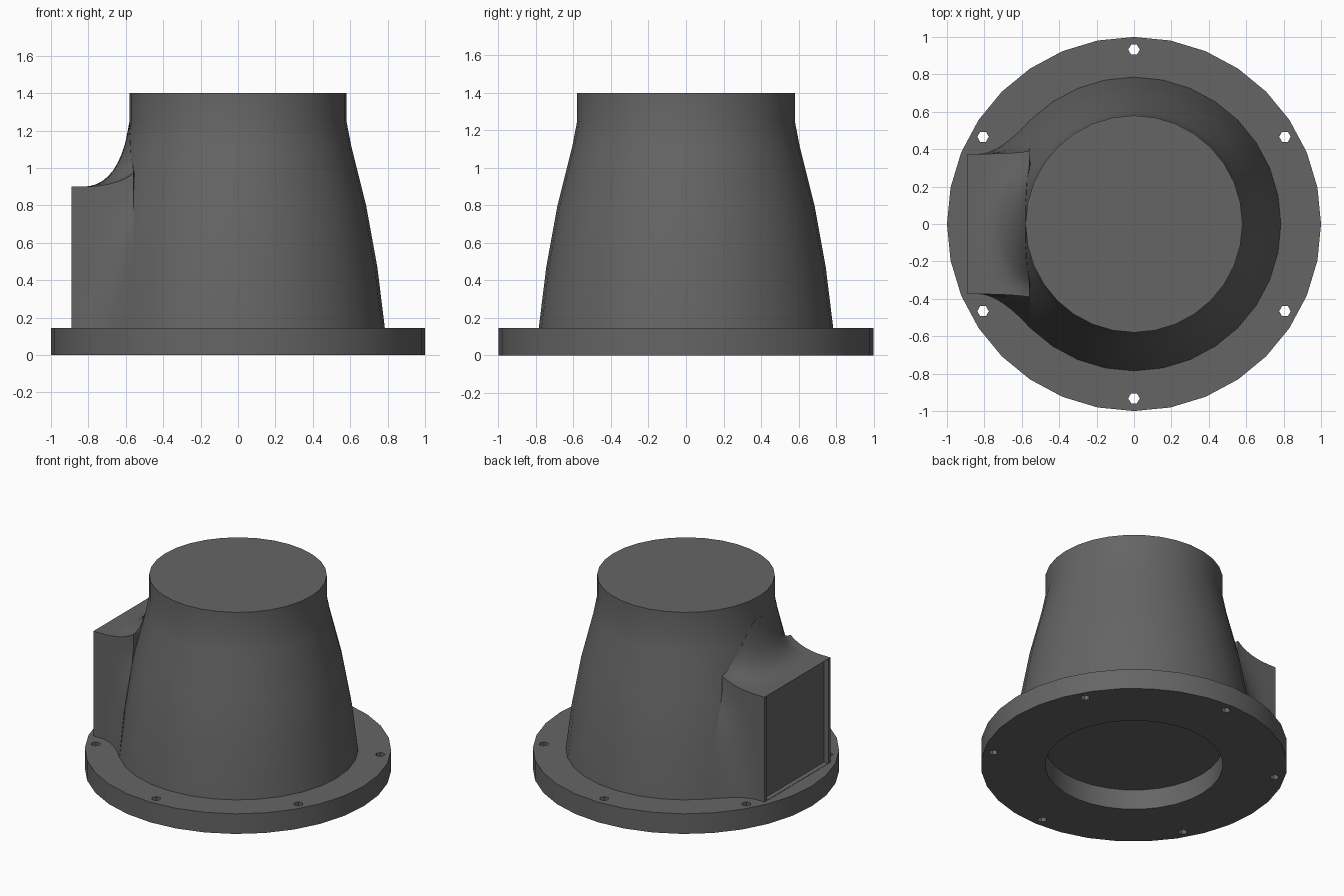
import bpy, bmesh
from math import sin, cos, pi, sqrt, radians
from mathutils import Vector

if "Cube" in bpy.data.objects:
    bpy.data.objects.remove(bpy.data.objects["Cube"])

SEG = 32
PROFILE = [(0.785, 0.145), (0.745, 0.47), (0.685, 0.80), (0.605, 1.12), (0.58, 1.25), (0.58, 1.40)]

metal = bpy.data.materials.new("dark_metal")
metal.diffuse_color = (0.13, 0.13, 0.13, 1)
metal.use_nodes = True
metal.node_tree.nodes["Principled BSDF"].inputs["Base Color"].default_value = metal.diffuse_color


def finish(name, bm):
    bmesh.ops.remove_doubles(bm, verts=bm.verts, dist=1e-5)
    bmesh.ops.recalc_face_normals(bm, faces=bm.faces)
    me = bpy.data.meshes.new(name)
    bm.to_mesh(me)
    bm.free()
    me.materials.append(metal)
    ob = bpy.data.objects.new(name, me)
    bpy.context.collection.objects.link(ob)
    return ob


def smooth(ob):
    bpy.ops.object.select_all(action='DESELECT')
    ob.select_set(True)
    bpy.context.view_layer.objects.active = ob
    bpy.ops.object.shade_smooth_by_angle(angle=radians(30))


def lathe(name, profile, closed=False):
    """Revolve (radius, z) points; open profiles get flat end caps."""
    bm = bmesh.new()
    rings = [[bm.verts.new((r * cos(2 * pi * i / SEG), r * sin(2 * pi * i / SEG), z))
              for i in range(SEG)] for r, z in profile]
    pairs = list(zip(rings, rings[1:]))
    if closed:
        pairs.append((rings[-1], rings[0]))
    for a, b in pairs:
        for i in range(SEG):
            j = (i + 1) % SEG
            bm.faces.new((a[i], a[j], b[j], b[i]))
    if not closed:
        bm.faces.new(rings[0])
        bm.faces.new(rings[-1])
    return finish(name, bm)


def body_radius(z):
    for (r0, z0), (r1, z1) in zip(PROFILE, PROFILE[1:]):
        if z <= z1:
            return r0 + (r1 - r0) * (z - z0) / (z1 - z0)
    return PROFILE[-1][0]


# base flange ring with six bolt holes
flange = lathe("flange", [(0.58, 0), (1, 0), (1, 0.145), (0.58, 0.145)], closed=True)
bm = bmesh.new()
for k in range(6):
    a = radians(30 + 60 * k)
    res = bmesh.ops.create_cone(bm, cap_ends=True, segments=6, radius1=0.031, radius2=0.031, depth=0.5)
    for v in res["verts"]:
        x, y = v.co.x, v.co.y
        v.co = Vector((y + 0.932 * cos(a), x + 0.932 * sin(a), v.co.z))
cutter = finish("bolt_hole_cutter", bm)
cutter.hide_render = True
mod = flange.modifiers.new("holes", 'BOOLEAN')
mod.operation = 'DIFFERENCE'
mod.solver = 'EXACT'
mod.object = cutter
bpy.context.view_layer.objects.active = flange
bpy.ops.object.modifier_apply(modifier=mod.name)
bpy.data.objects.remove(cutter)
smooth(flange)

# tapered housing
smooth(lathe("housing", PROFILE))

# side outlet: rows run up one side, over the top, down the other side
HALF, FRONT, START, SEAM, TOP = 0.375, -0.89, -0.83, -0.56, 0.90


def side_row(s, sign):
    z0, z1 = 0.145 + (TOP - 0.145) * s, 0.145 + 0.825 * s
    yb = max(sqrt(max(body_radius(z1) ** 2 - SEAM ** 2, 0)), 0.39)
    cx = min(max(-SEAM + (yb - HALF) * yb / -SEAM, 0.66), 0.72)
    return [Vector(p) for p in ((START, sign * HALF, z0), (-cx, sign * HALF, z0), (SEAM, sign * yb, z1))]


def top_row(t):
    z = 0.97 + 0.14 * (1 + cos(pi * t))
    y = 0.39 * t
    x = min(SEAM, -sqrt(body_radius(z) ** 2 - y * y))
    return [Vector(p) for p in ((START, HALF * t, TOP), (-0.63 - 0.03 * t * t, HALF * t, TOP), (x, y, z))]


N = 8
rows = [side_row(i / N, 1) for i in range(N)]
rows += [top_row(1 - i / 10) for i in range(21)]
rows += [side_row(i / N, -1) for i in reversed(range(N))]
bm = bmesh.new()
grid = []
for p, c, q in rows:
    line = [Vector((FRONT, p.y, p.z))]
    line += [p * (1 - t) ** 2 + c * 2 * t * (1 - t) + q * t * t for t in [i / 10 for i in range(11)]]
    line.append(Vector((-0.55, q.y * 0.7, q.z)))  # tuck the seam into the housing
    grid.append([bm.verts.new(v) for v in line])
for a, b in zip(grid, grid[1:]):
    for i in range(len(a) - 1):
        bm.faces.new((a[i], a[i + 1], b[i + 1], b[i]))
smooth(finish("outlet", bm))

# outlet mouth: thin rim around a shallow recessed panel
bm = bmesh.new()


def loop(x, dy, dz):
    return [bm.verts.new((x, y, z)) for y, z in
            ((-HALF + dy, 0.145 + dz), (HALF - dy, 0.145 + dz), (HALF - dy, TOP - dz), (-HALF + dy, TOP - dz))]


loops = [loop(FRONT, 0, 0), loop(FRONT, 0.025, 0.002), loop(FRONT + 0.035, 0.025, 0.002)]
for a, b in zip(loops, loops[1:]):
    for i in range(4):
        j = (i + 1) % 4
        bm.faces.new((a[i], a[j], b[j], b[i]))
bm.faces.new(loops[-1])
mouth = finish("outlet_mouth", bm)
if mouth.data.polygons[-1].normal.x > 0:
    mouth.data.flip_normals()
